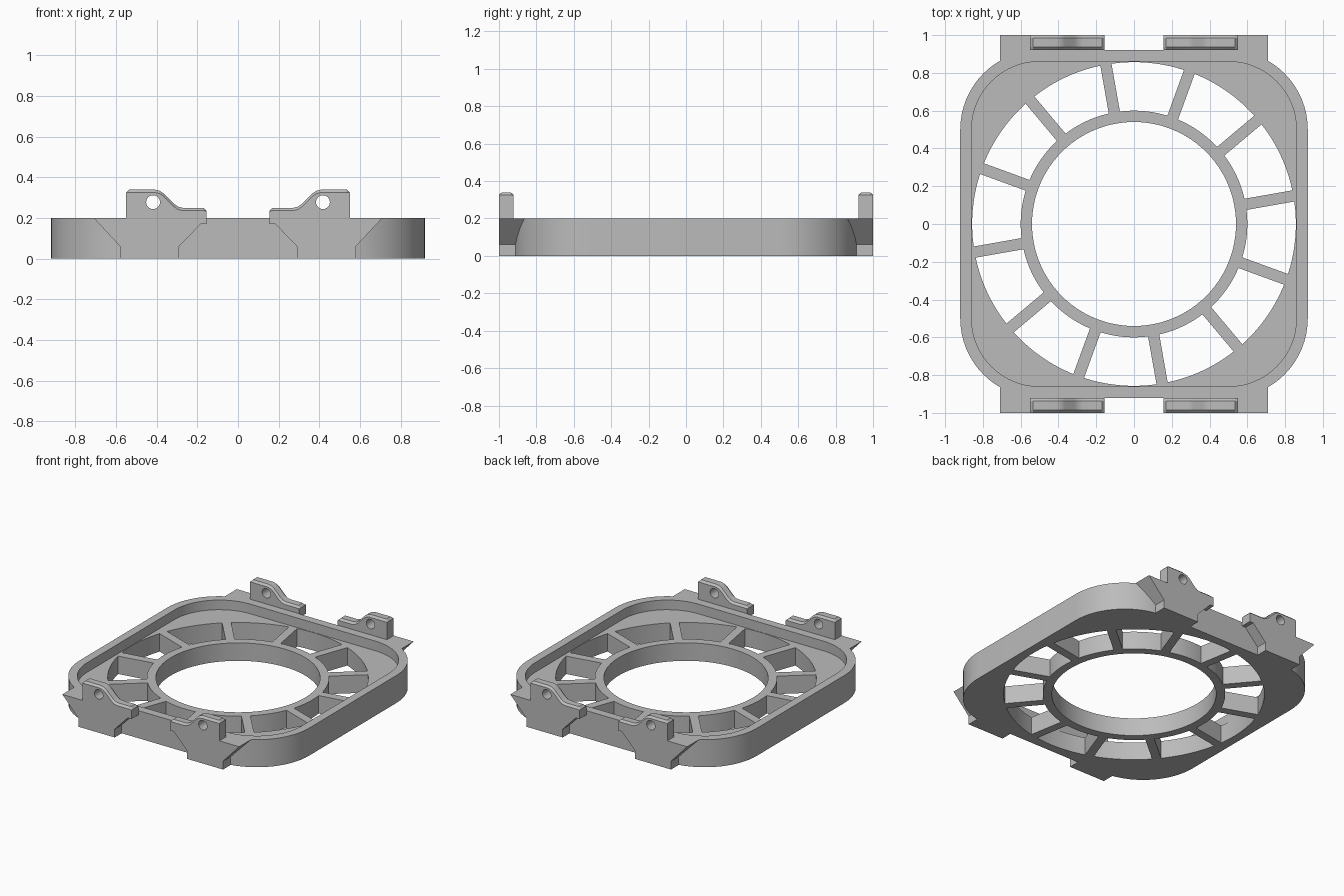
import bpy, bmesh
from math import sin, cos, asin, radians, pi

if "Cube" in bpy.data.objects:
    bpy.data.objects.remove(bpy.data.objects["Cube"])

grey = bpy.data.materials.new("plain grey")
grey.use_nodes = True
colour = (0.5, 0.5, 0.5, 1)
grey.diffuse_color = colour
grey.node_tree.nodes["Principled BSDF"].inputs["Base Color"].default_value = colour


def solid(name, lofts):
    """One mesh object made of capped lofts; each loft is a list of rings."""
    bm = bmesh.new()
    for rings in lofts:
        rows = [[bm.verts.new(p) for p in ring] for ring in rings]
        n = len(rows[0])
        for a, b in zip(rows, rows[1:]):
            for i in range(n):
                j = (i + 1) % n
                bm.faces.new((a[i], a[j], b[j], b[i]))
        bm.faces.new(rows[0][::-1])
        bm.faces.new(rows[-1])
    bmesh.ops.recalc_face_normals(bm, faces=bm.faces)
    mesh = bpy.data.meshes.new(name)
    bm.to_mesh(mesh)
    bm.free()
    mesh.materials.append(grey)
    obj = bpy.data.objects.new(name, mesh)
    bpy.context.collection.objects.link(obj)
    return obj


def upright(outline, z0, z1):
    return [[(x, y, z) for x, y in outline] for z in (z0, z1)]


def arc(r, a0, a1, steps, cx=0, cy=0):
    return [(cx + r * cos(a0 + (a1 - a0) * i / steps),
             cy + r * sin(a0 + (a1 - a0) * i / steps)) for i in range(steps + 1)]


def rounded_square(half, r):
    c = half - r
    pts = []
    for k, (sx, sy) in enumerate([(1, 1), (-1, 1), (-1, -1), (1, -1)]):
        pts += arc(r, k * pi / 2, (k + 1) * pi / 2, 16, sx * c, sy * c)
    return pts


def combine(target, tool, operation):
    mod = target.modifiers.new(operation.title(), 'BOOLEAN')
    mod.operation = operation
    mod.solver = 'EXACT'
    mod.object = tool
    bpy.context.view_layer.objects.active = target
    bpy.ops.object.modifier_apply(modifier=mod.name)
    bpy.data.objects.remove(tool)


# Rounded square body with a shallow pocket that leaves a raised rim
FLOOR, TOP = 0.13, 0.2
frame = solid("vented_frame", [upright(rounded_square(0.92, 0.42), 0, TOP)])
combine(frame, solid("pocket", [upright(rounded_square(0.86, 0.36), FLOOR, 0.4)]),
        'DIFFERENCE')

# Central hole and twelve openings, leaving the ring and its straight spokes
openings = [upright(arc(0.54, 0, 2 * pi, 96)[:-1], -0.1, 0.16)]
for k in range(12):
    a0, a1 = radians(10 + 30 * k), radians(40 + 30 * k)
    outer, inner = asin(0.03 / 0.857), asin(0.03 / 0.6)
    outline = (arc(0.857, a0 + outer, a1 - outer, 10)
               + arc(0.6, a1 - inner, a0 + inner, 10))
    openings.append(upright(outline, -0.1, 0.16))
combine(frame, solid("openings", openings), 'DIFFERENCE')

# Four flared feet and chamfered lugs, mirrored across both axes
foot = [(0.29, 0), (0.58, 0), (0.58, 0.06), (0.71, TOP), (0.155, TOP), (0.29, 0.06)]
crest = [(0.17, 0.25), (0.27, 0.25), (0.295, 0.256), (0.315, 0.27), (0.365, 0.32),
         (0.385, 0.334), (0.41, 0.34), (0.535, 0.34)]
C = 0.015


def lug(drop):
    return ([(0.155, 0.17), (0.155, 0.235)] + [(x, z - drop) for x, z in crest]
            + [(0.55, 0.325), (0.55, 0.17)])


def sideways(sx, sy, sections):
    return [[(sx * x, sy * y, z) for x, z in pts] for y, pts in sections]


sides = [(sx, sy) for sx in (1, -1) for sy in (1, -1)]
feet = solid("feet", [sideways(sx, sy, [(0.862, foot), (1, foot)]) for sx, sy in sides])
lug_sections = [(0.922, lug(C - 0.001)), (0.922 + C, lug(0)),
                (1 - C, lug(0)), (1, lug(C - 0.001))]
lugs = solid("lugs", [sideways(sx, sy, lug_sections) for sx, sy in sides])
combine(frame, feet, 'UNION')
combine(frame, lugs, 'UNION')

# Pin hole through each lug
pin = arc(0.034, 0, 2 * pi, 24, 0.418, 0.278)[:-1]
pins = solid("pin_holes", [sideways(sx, sy, [(0.85, pin), (1.1, pin)]) for sx, sy in sides])
combine(frame, pins, 'DIFFERENCE')

# Smooth curved walls, keep hard edges
bpy.ops.object.select_all(action='DESELECT')
frame.select_set(True)
bpy.context.view_layer.objects.active = frame
bpy.ops.object.shade_smooth_by_angle(angle=radians(25))
